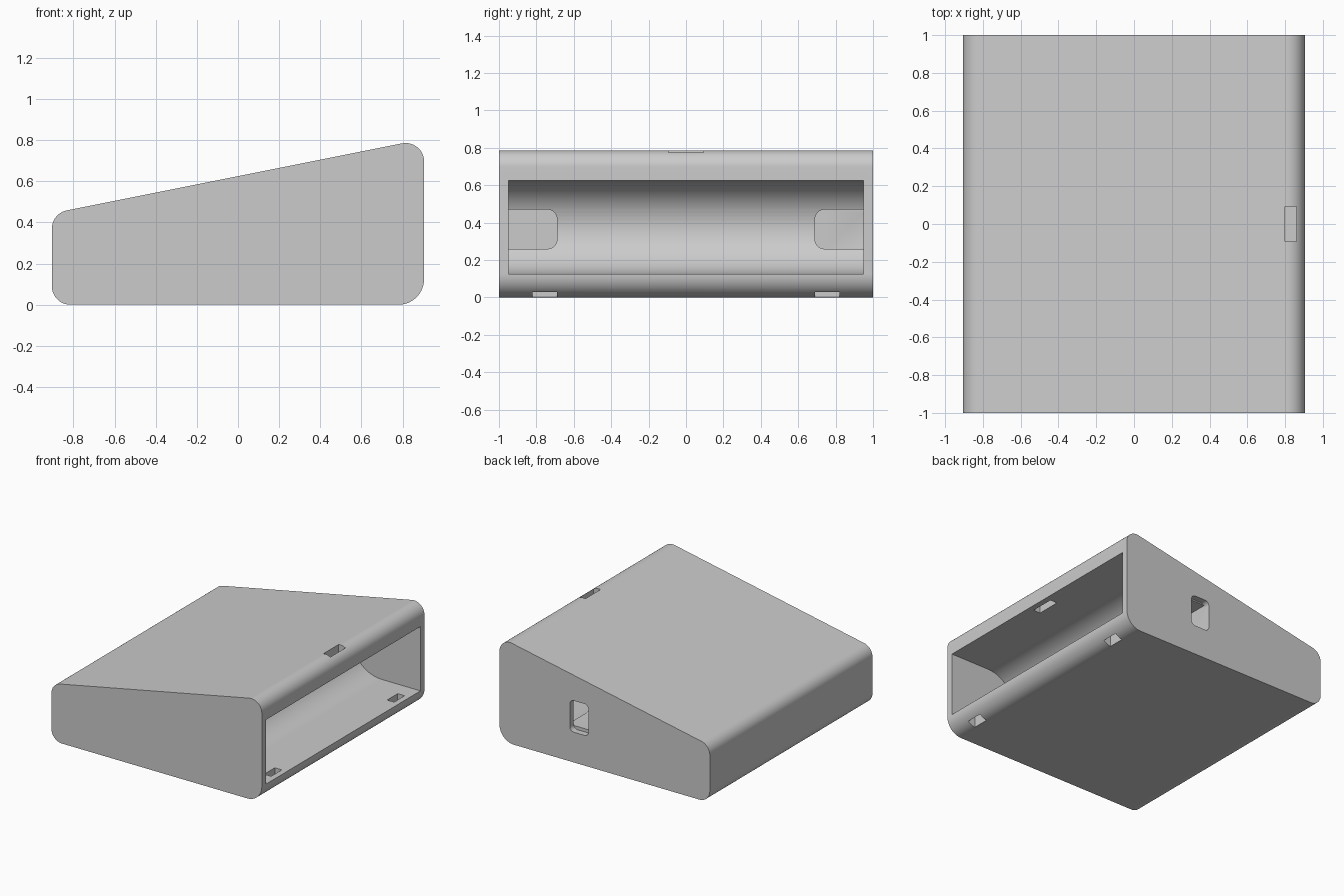
import bpy, bmesh, math
from mathutils import Vector

old = bpy.data.objects.get("Cube")
if old:
    bpy.data.objects.remove(old, do_unlink=True)

grey = bpy.data.materials.new("light grey plastic")
grey.use_nodes = True
COLOUR = (0.6, 0.6, 0.6, 1)
grey.diffuse_color = COLOUR
grey.node_tree.nodes["Principled BSDF"].inputs["Base Color"].default_value = COLOUR


def rounded(corners, steps=16):
    """Round each (u, v, radius) corner of a convex outline."""
    out = []
    for i, (u, v, r) in enumerate(corners):
        p = Vector((u, v))
        if r == 0:
            out.append(p)
            continue
        a = (Vector(corners[i - 1][:2]) - p).normalized()
        b = (Vector(corners[(i + 1) % len(corners)][:2]) - p).normalized()
        half = a.angle(b) / 2
        centre = p + (a + b).normalized() * (r / math.sin(half))
        start = p + a * (r / math.tan(half)) - centre
        end = p + b * (r / math.tan(half)) - centre
        sweep = start.angle(end)
        for k in range(steps + 1):
            t = k / steps
            out.append(centre + (start * math.sin((1 - t) * sweep)
                                 + end * math.sin(t * sweep)) / math.sin(sweep))
    return out


def prism(name, outline, low, high, axis):
    """Extrude an outline along x, y or z."""
    place = {"x": lambda u, v, w: (w, u, v),
             "y": lambda u, v, w: (u, w, v),
             "z": lambda u, v, w: (u, v, w)}[axis]
    bm = bmesh.new()
    face = bm.faces.new([bm.verts.new(place(p.x, p.y, low)) for p in outline])
    grown = bmesh.ops.extrude_face_region(bm, geom=[face])["geom"]
    for vert in grown:
        if isinstance(vert, bmesh.types.BMVert):
            vert.co = place(*[(vert.co.y, vert.co.z), (vert.co.x, vert.co.z),
                              (vert.co.x, vert.co.y)]["xyz".index(axis)], high)
    bmesh.ops.recalc_face_normals(bm, faces=bm.faces)
    mesh = bpy.data.meshes.new(name)
    bm.to_mesh(mesh)
    bm.free()
    mesh.materials.append(grey)
    obj = bpy.data.objects.new(name, mesh)
    bpy.context.collection.objects.link(obj)
    return obj


def box(u0, u1, v0, v1, r=0):
    return [(u0, v0, r), (u1, v0, r), (u1, v1, r), (u0, v1, r)]


# Wedge body with rounded long edges
body = prism("wedge_housing", rounded([(-0.905, 0, 0.09), (0.905, 0, 0.125),
                                       (0.905, 0.806, 0.09), (-0.905, 0.444, 0.09)]),
             -1, 1, "y")

# Main cavity: open to the side, with a half-round back
back = [Vector((0.57 - 0.25 * math.sin(math.pi * k / 40),
                0.375 + 0.25 * math.cos(math.pi * k / 40))) for k in range(41)]
cutters = [prism("cavity_cutter", back + [Vector((1, 0.125)), Vector((1, 0.625))],
                 -0.95, 0.95, "y")]

# Pockets behind both ends of the cavity, rounded on their inner corners
for side in (-1, 1):
    inner, outer = 0.69 * side, 0.952 * side
    outline = rounded([(inner, 0.26, 0.05), (outer, 0.26, 0),
                       (outer, 0.47, 0), (inner, 0.47, 0.05)])
    cutters.append(prism("pocket_cutter", outline, 0.14, 0.4, "x"))

# Cable hole through the rear wall
cutters.append(prism("cable_hole_cutter", rounded(box(0.139, 0.3, 0.235, 0.48, 0.035)),
                     0.951, 1.1, "y"))

# Latch slots: one above, two below
for y0, y1, z0, z1 in ((-0.093, 0.093, 0.5, 0.9),
                       (-0.82, -0.69, -0.1, 0.2), (0.69, 0.82, -0.1, 0.2)):
    cutters.append(prism("slot_cutter", rounded(box(0.8, 0.86, y0, y1)), z0, z1, "z"))

# Cut everything out of the body, then drop the cutters
for cutter in cutters:
    cutter.hide_render = True
    cut = body.modifiers.new(cutter.name, "BOOLEAN")
    cut.operation = "DIFFERENCE"
    cut.solver = "EXACT"
    cut.object = cutter
bpy.context.view_layer.update()
result = body.evaluated_get(bpy.context.evaluated_depsgraph_get())
body_mesh = bpy.data.meshes.new_from_object(result)
body.modifiers.clear()
body.data = body_mesh
for cutter in cutters:
    bpy.data.objects.remove(cutter, do_unlink=True)

bpy.ops.object.select_all(action="DESELECT")
body.select_set(True)
bpy.context.view_layer.objects.active = body
bpy.ops.object.shade_smooth_by_angle(angle=math.radians(30))
